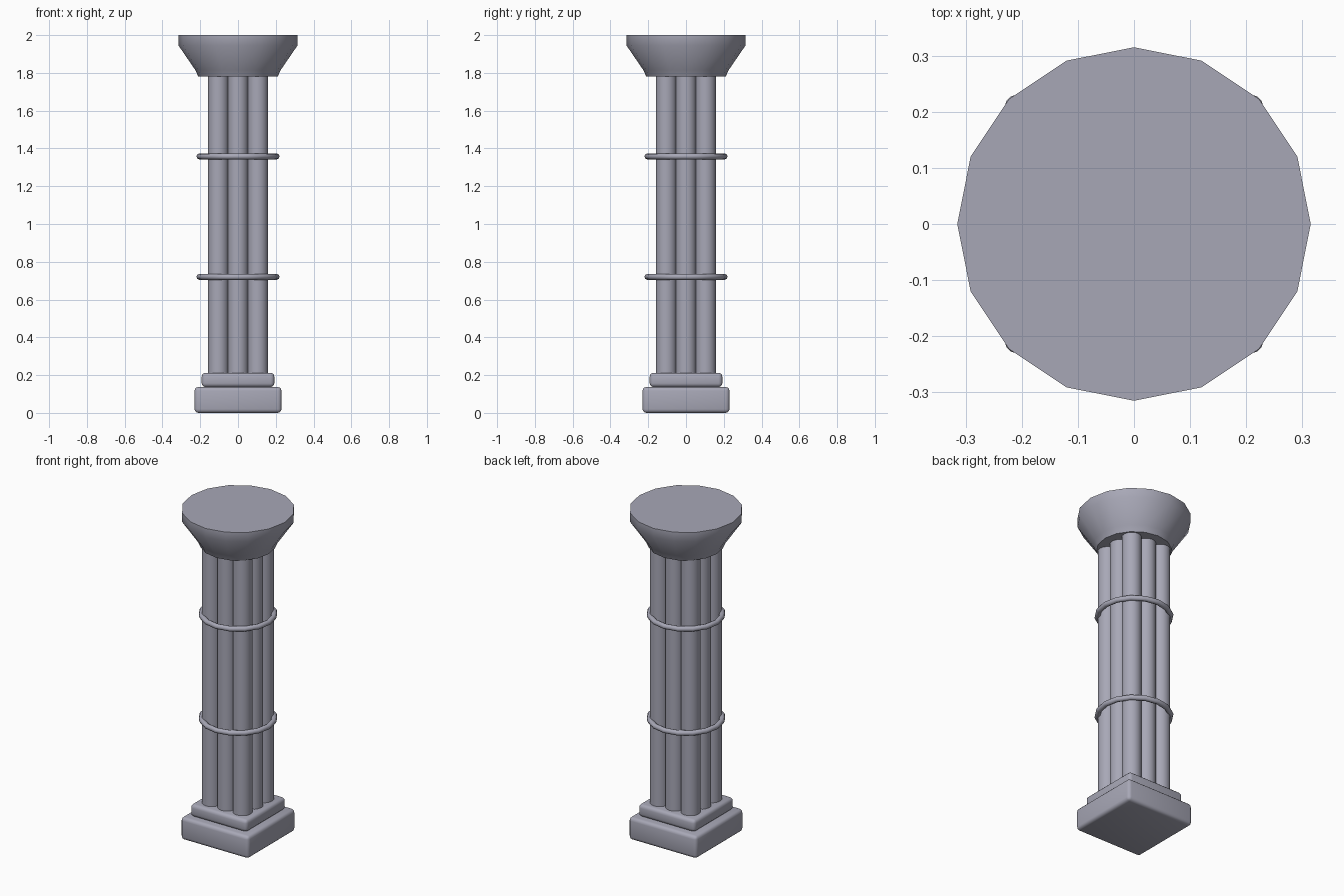
import bpy
import bmesh
import math

cube = bpy.data.objects.get("Cube")
if cube:
    bpy.data.objects.remove(cube, do_unlink=True)

# One stone colour for the whole pillar
stone = bpy.data.materials.new("grey_stone")
stone.use_nodes = True
colour = (0.39, 0.39, 0.47, 1)
stone.diffuse_color = colour
stone.node_tree.nodes["Principled BSDF"].inputs["Base Color"].default_value = colour


def finish(obj, name, angle=40):
    obj.name = name
    obj.data.name = name
    obj.data.materials.clear()
    obj.data.materials.append(stone)
    bpy.ops.object.select_all(action="DESELECT")
    obj.select_set(True)
    bpy.context.view_layer.objects.active = obj
    bpy.ops.object.shade_smooth_by_angle(angle=math.radians(angle))
    return obj


def slab(name, half, bottom, top, bevel):
    bpy.ops.mesh.primitive_cube_add(size=1, location=(0, 0, (bottom + top) / 2))
    obj = bpy.context.object
    obj.scale = (2 * half, 2 * half, top - bottom)
    bpy.ops.object.transform_apply(location=False, rotation=False, scale=True)
    mod = obj.modifiers.new("rounded_edges", "BEVEL")
    mod.width = bevel
    mod.segments = 3
    bpy.ops.object.modifier_apply(modifier=mod.name)
    return finish(obj, name)


def lathe(name, profile, sides):
    bm = bmesh.new()
    rings = []
    for radius, z in profile:
        angles = [math.tau * i / sides for i in range(sides)]
        rings.append([bm.verts.new((radius * math.cos(a), radius * math.sin(a), z)) for a in angles])
    for low, high in zip(rings, rings[1:]):
        for i in range(sides):
            j = (i + 1) % sides
            bm.faces.new((low[i], low[j], high[j], high[i]))
    bm.faces.new(rings[0][::-1])
    bm.faces.new(rings[-1])
    mesh = bpy.data.meshes.new(name)
    bm.to_mesh(mesh)
    bm.free()
    obj = bpy.data.objects.new(name, mesh)
    bpy.context.collection.objects.link(obj)
    return finish(obj, name)


# Stepped square base
slab("lower_base", 0.23, 0, 0.137, 0.02)
slab("upper_base", 0.192, 0.137, 0.212, 0.02)

# Clustered shaft: a three by three bundle of round columns
spacing, radius, bottom, top = 0.104, 0.055, 0.2, 1.79
for row in (-1, 0, 1):
    for col in (-1, 0, 1):
        bpy.ops.mesh.primitive_cylinder_add(
            vertices=16, radius=radius, depth=top - bottom,
            location=(col * spacing, row * spacing, (bottom + top) / 2))
        finish(bpy.context.object, f"shaft_column_{row + 2}_{col + 2}")

# Two bands around the shaft
for name, z in (("lower_band", 0.72), ("upper_band", 1.358)):
    bpy.ops.mesh.primitive_torus_add(
        major_segments=16, minor_segments=8,
        major_radius=0.204, minor_radius=0.016, location=(0, 0, z))
    finish(bpy.context.object, name, 60)

# Flared capital
lathe("capital", [(0.21, 1.78), (0.226, 1.815), (0.315, 1.945), (0.315, 2)], 16)
